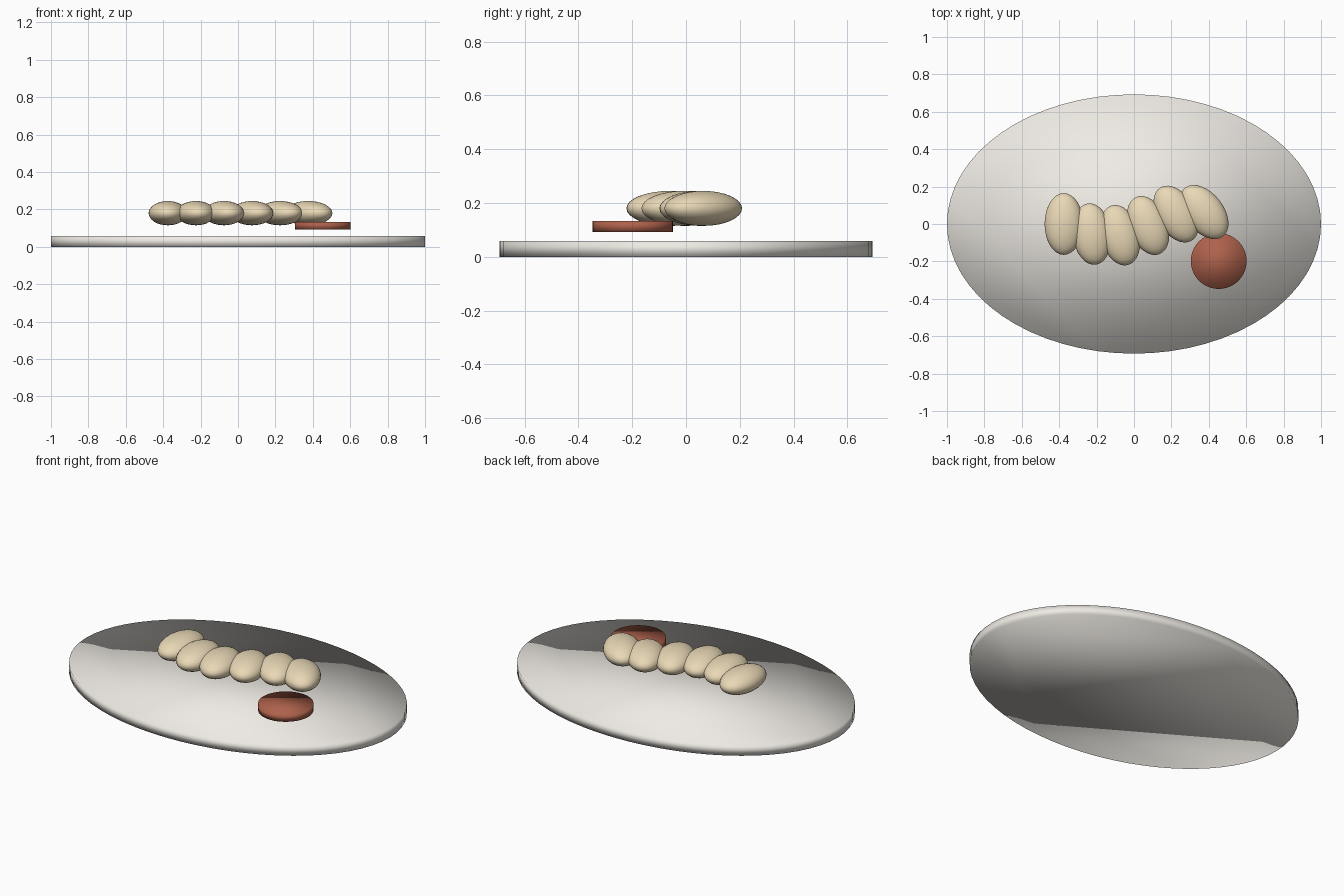
import bpy
from math import radians

if "Cube" in bpy.data.objects:
    bpy.data.objects.remove(bpy.data.objects["Cube"])


def material(name, rgb):
    m = bpy.data.materials.new(name)
    m.diffuse_color = (*rgb, 1)
    m.use_nodes = True
    m.node_tree.nodes["Principled BSDF"].inputs["Base Color"].default_value = m.diffuse_color
    return m


def finish(name, size, mat):
    # bake the size into the mesh so the smooth normals follow the real shape
    ob = bpy.context.object
    ob.name = name
    ob.scale = size
    bpy.ops.object.transform_apply(location=False, rotation=False, scale=True)
    bpy.ops.object.shade_smooth()
    ob.data.materials.append(mat)


def disc(name, loc, size, mat):
    bpy.ops.mesh.primitive_cylinder_add(vertices=64, radius=1, depth=1, location=loc)
    finish(name, size, mat)


china = material("china", (0.86, 0.83, 0.78))
dough = material("dough", (0.82, 0.69, 0.47))
sauce = material("sauce", (0.42, 0.12, 0.07))

# oval plate
disc("plate", (0, 0, 0.029), (1, 0.693, 0.058), china)

# small sauce dish
disc("sauce_dish", (0.453, -0.198, 0.113), (0.149, 0.149, 0.042), sauce)

# row of six dumplings, each turned a little more than the last
rows = [(0.0, 0), (-0.054, 7), (-0.06, 15), (-0.008, 22), (0.053, 30), (0.064, 38)]
for i, (y, turn) in enumerate(rows):
    bpy.ops.mesh.primitive_uv_sphere_add(
        segments=32, ring_count=16, radius=1,
        location=(-0.375 + 0.15 * i, y, 0.18), rotation=(0, 0, radians(turn)))
    finish(f"dumpling_{i + 1}", (0.103, 0.165, 0.065), dough)
